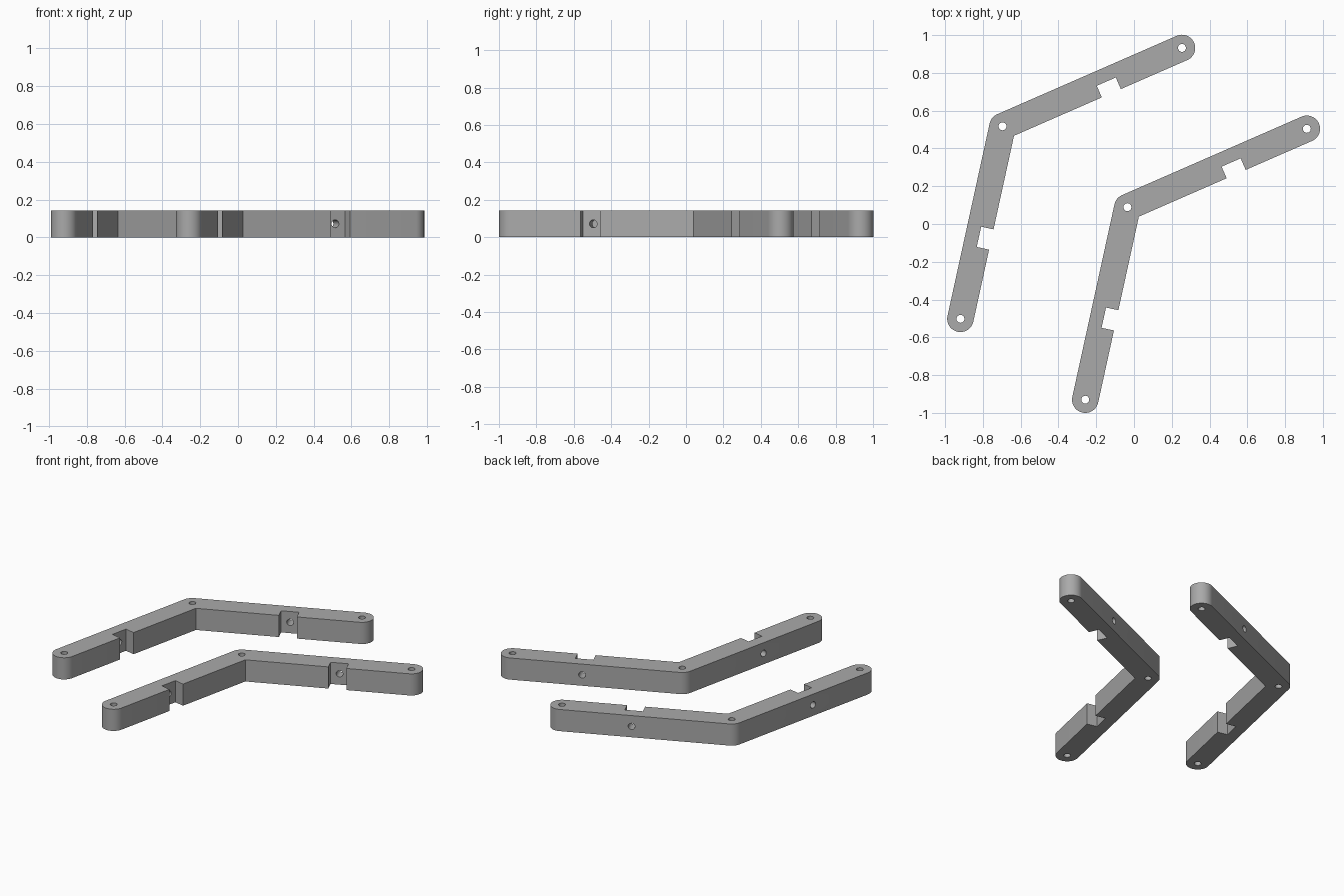
import bpy, bmesh, math
from mathutils import Vector

if "Cube" in bpy.data.objects:
    bpy.data.objects.remove(bpy.data.objects["Cube"])

R, H = 0.07, 0.143               # half width of an arm, thickness
ELBOW = Vector((-0.035, 0.089))
END_A = Vector((0.915, 0.504))   # tip of the rising arm
END_B = Vector((-0.258, -0.93))  # tip of the descending arm
SHIFT = Vector((-0.661, 0.428))  # second bracket relative to the first
NOTCH = (0.543, 0.653)           # notch limits along each arm
NOTCH_FLOOR = 0.003              # notch floor offset from the arm centre line
HOLE_R = 0.021

grey = bpy.data.materials.new("grey")
grey.diffuse_color = (0.4, 0.4, 0.4, 1)
grey.use_nodes = True
grey.node_tree.nodes["Principled BSDF"].inputs["Base Color"].default_value = grey.diffuse_color

dir_a, dir_b = (END_A - ELBOW).normalized(), (END_B - ELBOW).normalized()
in_a = Vector((dir_a.y, -dir_a.x))    # inner side normals
in_b = Vector((-dir_b.y, dir_b.x))


def arc(centre, start, sweep, n):
    a0 = math.atan2(start.y, start.x)
    return [centre + R * Vector((math.cos(a0 + sweep * i / n), math.sin(a0 + sweep * i / n)))
            for i in range(n + 1)]


def notch(d, n):
    return [ELBOW + d * t + n * o for t, o in
            ((NOTCH[0], R), (NOTCH[0], NOTCH_FLOOR), (NOTCH[1], NOTCH_FLOOR), (NOTCH[1], R))]


def outline():
    inner = ELBOW + R * (in_a + in_b) / (1 + in_a.dot(in_b))
    pts = [inner] + notch(dir_a, in_a)
    pts += arc(END_A, in_a, math.pi, 24)                       # rounded tip
    pts += arc(ELBOW, -in_a, in_a.angle(in_b), 10)             # rounded elbow
    pts += arc(END_B, -in_b, math.pi, 24)                      # rounded tip
    return pts + notch(dir_b, in_b)[::-1]


def add_object(name, bm):
    bmesh.ops.recalc_face_normals(bm, faces=bm.faces)
    mesh = bpy.data.meshes.new(name)
    bm.to_mesh(mesh)
    bm.free()
    mesh.materials.append(grey)
    ob = bpy.data.objects.new(name, mesh)
    bpy.context.collection.objects.link(ob)
    return ob


def drill(centre, axis, length):
    bm = bmesh.new()
    bmesh.ops.create_cone(bm, cap_ends=True, segments=24, radius1=HOLE_R, radius2=HOLE_R, depth=length)
    ob = add_object("hole_cutter", bm)
    ob.rotation_mode = 'QUATERNION'
    ob.rotation_quaternion = Vector(axis).to_track_quat('Z', 'Y')
    ob.location = centre
    ob.hide_render = True
    return ob


def bracket(name, offset):
    # Extruded bent bar with notches
    bm = bmesh.new()
    face = bm.faces.new([bm.verts.new((*(p + offset), 0)) for p in outline()])
    up = bmesh.ops.extrude_face_region(bm, geom=[face])["geom"]
    bmesh.ops.translate(bm, vec=(0, 0, H), verts=[v for v in up if isinstance(v, bmesh.types.BMVert)])
    ob = add_object(name, bm)
    # Vertical pin holes and cross holes through the notch walls
    cutters = [drill((*(p + offset), H / 2), (0, 0, 1), 0.3) for p in (ELBOW, END_A, END_B)]
    for d, n in ((dir_a, in_a), (dir_b, in_b)):
        mid = ELBOW + offset + d * sum(NOTCH) / 2
        cutters.append(drill((*mid, H / 2), (n.x, n.y, 0), 0.3))
    for c in cutters:
        mod = ob.modifiers.new("hole", 'BOOLEAN')
        mod.operation, mod.solver, mod.object = 'DIFFERENCE', 'EXACT', c
    # Bake the holes and drop the cutters
    bpy.context.view_layer.update()
    baked = bpy.data.meshes.new_from_object(ob.evaluated_get(bpy.context.evaluated_depsgraph_get()))
    ob.modifiers.clear()
    ob.data = baked
    for c in cutters:
        bpy.data.objects.remove(c)
    bpy.ops.object.select_all(action='DESELECT')
    ob.select_set(True)
    bpy.context.view_layer.objects.active = ob
    bpy.ops.object.shade_smooth_by_angle(angle=math.radians(25))


bracket("front_bracket", Vector((0, 0)))
bracket("rear_bracket", SHIFT)
